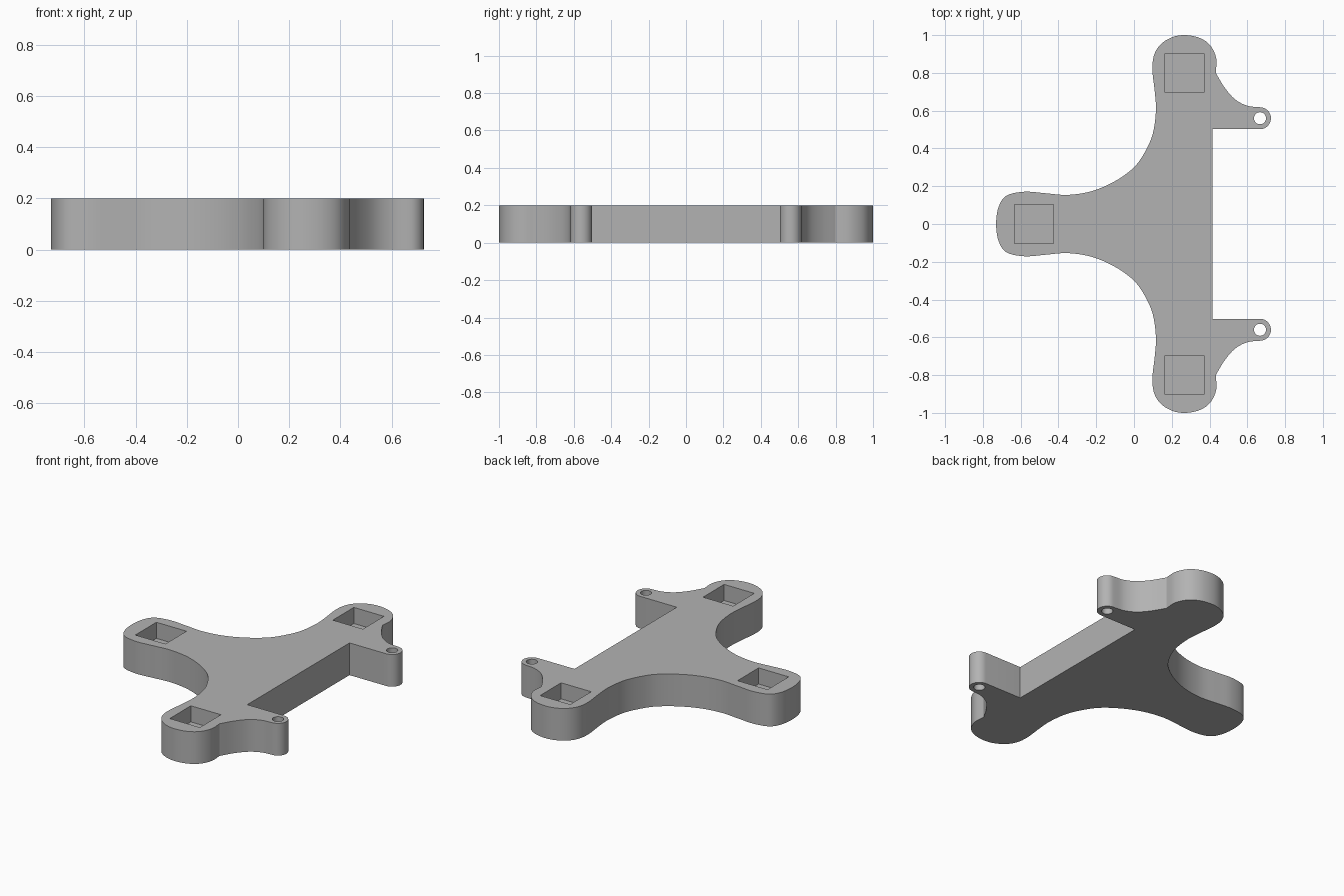
import bpy, bmesh, math
from mathutils import Vector

cube = bpy.data.objects.get("Cube")
if cube:
    bpy.data.objects.remove(cube, do_unlink=True)

HEIGHT = 0.2
POCKET_DEPTH = 0.1
POCKET_SIZE = 0.207
TAB = (0.667, 0.56)
TAB_RADIUS = 0.058

grey = bpy.data.materials.new("plain grey")
grey.use_nodes = True
COLOUR = (0.45, 0.45, 0.45, 1)
grey.diffuse_color = COLOUR
grey.node_tree.nodes["Principled BSDF"].inputs["Base Color"].default_value = COLOUR


def smooth_path(points, start=None, steps=5):
    """Smooth curve through the points; start is an optional point before the first."""
    p = [Vector(q) for q in points]
    p = [Vector(start) if start else 2 * p[0] - p[1]] + p + [2 * p[-1] - p[-2]]
    out = []
    for a, b, c, d in zip(p, p[1:], p[2:], p[3:]):
        for i in range(steps):
            t = i / steps
            out.append(0.5 * (2 * b + (c - a) * t + (2 * a - 5 * b + 4 * c - d) * t ** 2
                              + (3 * b - a - 3 * c + d) * t ** 3))
    return out + [p[-2]]


def prism(name, outline, z0, z1):
    """Extrude a closed outline between two heights."""
    bm = bmesh.new()
    face = bm.faces.new([bm.verts.new((x, y, z0)) for x, y in outline])
    ext = bmesh.ops.extrude_face_region(bm, geom=[face])
    bmesh.ops.translate(bm, vec=(0, 0, z1 - z0),
                        verts=[g for g in ext["geom"] if isinstance(g, bmesh.types.BMVert)])
    bmesh.ops.recalc_face_normals(bm, faces=bm.faces)
    mesh = bpy.data.meshes.new(name)
    bm.to_mesh(mesh)
    bm.free()
    mesh.materials.append(grey)
    obj = bpy.data.objects.new(name, mesh)
    bpy.context.collection.objects.link(obj)
    return obj


def circle(x, y, r, n=32):
    return [(x + r * math.cos(2 * math.pi * i / n), y + r * math.sin(2 * math.pi * i / n))
            for i in range(n)]


def square(x, y, size):
    h = size / 2
    return [(x - h, y - h), (x + h, y - h), (x + h, y + h), (x - h, y + h)]


# Half outline: long arm and side arm, then the scooped bracket and round tab
arms = smooth_path([
    (-0.73, 0), (-0.717, 0.09), (-0.675, 0.15), (-0.58, 0.171), (-0.47, 0.163),
    (-0.35, 0.154), (-0.22, 0.175), (-0.1, 0.227), (0, 0.3), (0.06, 0.385),
    (0.1, 0.48), (0.116, 0.6), (0.11, 0.7), (0.098, 0.81), (0.105, 0.89),
    (0.14, 0.95), (0.2, 0.988), (0.265, 1.0), (0.34, 0.988), (0.4, 0.95),
    (0.435, 0.88), (0.433, 0.8)], start=(-0.717, -0.09))
scoop = smooth_path([(0.433, 0.8), (0.48, 0.722), (0.535, 0.66), (0.6, 0.626),
                     (TAB[0], TAB[1] + TAB_RADIUS)])
tab = [Vector((TAB[0] + TAB_RADIUS * math.sin(math.pi * i / 16),
               TAB[1] + TAB_RADIUS * math.cos(math.pi * i / 16))) for i in range(1, 17)]
half = arms + scoop[1:] + tab + [Vector((0.415, TAB[1] - TAB_RADIUS))]

# Mirror the half outline across the long arm
outline = [tuple(v) for v in half] + [(v.x, -v.y) for v in reversed(half[1:])]
body = prism("bracket_body", outline, 0, HEIGHT)

# Square pockets in the arm ends and round holes through the tabs
cutters = [prism("pocket_cutter", square(x, y, POCKET_SIZE), HEIGHT - POCKET_DEPTH, HEIGHT + 0.1)
           for x, y in ((-0.53, 0), (0.267, 0.8), (0.267, -0.8))]
cutters += [prism("hole_cutter", circle(TAB[0], side * TAB[1], 0.032), -0.1, HEIGHT + 0.1)
            for side in (-1, 1)]
bpy.context.view_layer.objects.active = body
for cutter in cutters:
    mod = body.modifiers.new("cut", "BOOLEAN")
    mod.operation = "DIFFERENCE"
    mod.solver = "EXACT"
    mod.object = cutter
    bpy.ops.object.modifier_apply(modifier=mod.name)
    bpy.data.objects.remove(cutter, do_unlink=True)

# Smooth curved walls, crisp rims
bpy.ops.object.select_all(action="DESELECT")
body.select_set(True)
bpy.ops.object.shade_smooth_by_angle(angle=math.radians(30))
